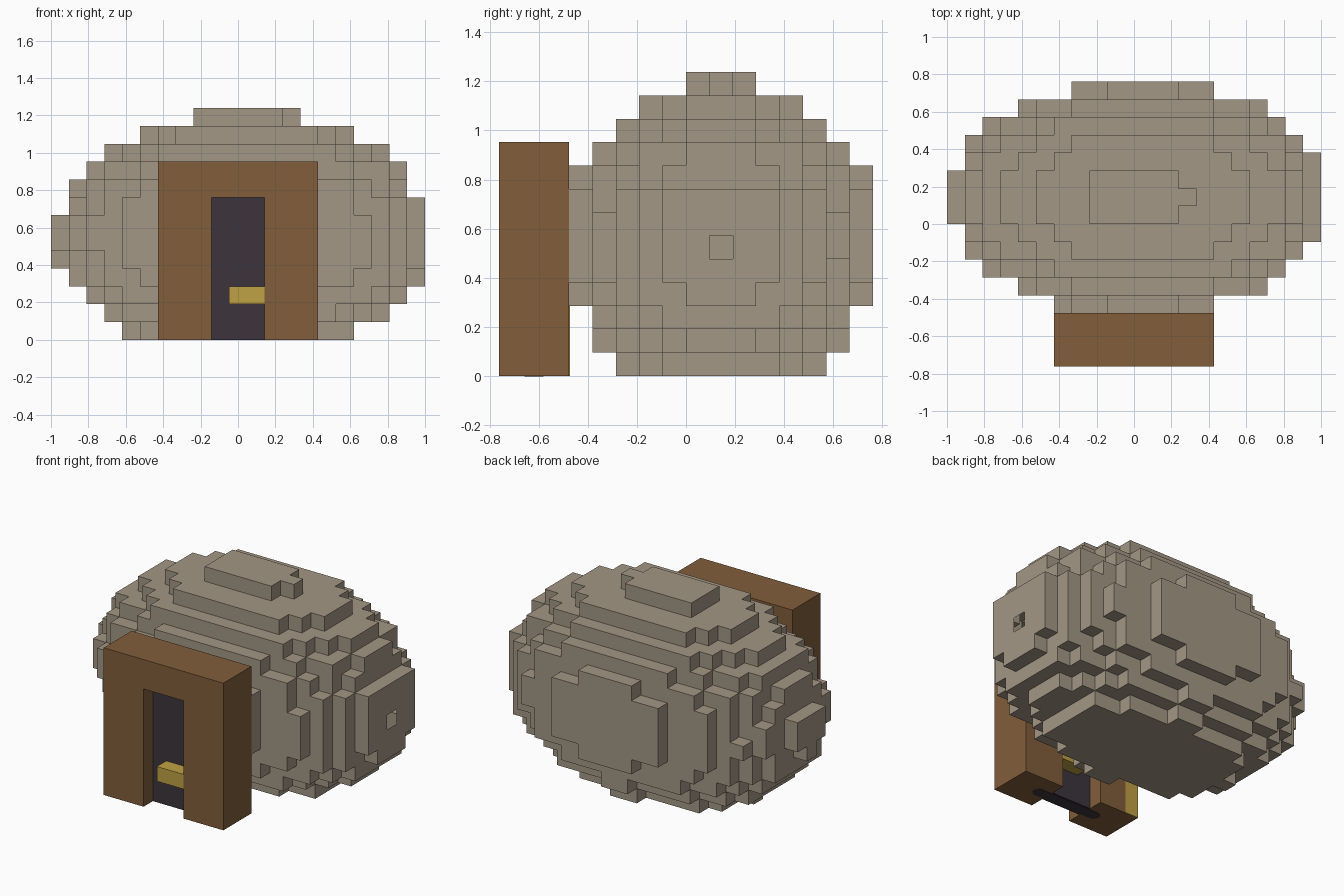
import bpy, bmesh, math
from mathutils import Vector

if "Cube" in bpy.data.objects:
    bpy.data.objects.remove(bpy.data.objects["Cube"], do_unlink=True)

S = 2 / 21            # block size
Y0 = -8 * S           # front plane


def material(name, rgb):
    lin = [((c / 255 + 0.055) / 1.055) ** 2.4 for c in rgb] + [1]
    m = bpy.data.materials.new(name)
    m.use_nodes = True
    m.diffuse_color = lin
    bsdf = next(n for n in m.node_tree.nodes if n.type == 'BSDF_PRINCIPLED')
    bsdf.inputs["Base Color"].default_value = lin
    return m


STONE = material("stone", (163, 151, 133))
WOOD = material("brown wood", (130, 94, 59))
DARK = material("dark door", (60, 53, 60))
GOLD = material("gold", (191, 161, 68))


def finish(name, bm, mat):
    bmesh.ops.recalc_face_normals(bm, faces=bm.faces)
    me = bpy.data.meshes.new(name)
    bm.to_mesh(me)
    bm.free()
    me.materials.append(mat)
    ob = bpy.data.objects.new(name, me)
    bpy.context.collection.objects.link(ob)
    return ob


def box(name, lo, hi, mat):
    bm = bmesh.new()
    bmesh.ops.create_cube(bm, size=1)
    for v in bm.verts:
        v.co = [lo[a] if v.co[a] < 0 else hi[a] for a in range(3)]
    return finish(name, bm, mat)


def prism(name, points, offset, mat):
    bm = bmesh.new()
    face = bm.faces.new([bm.verts.new(p) for p in points])
    ext = bmesh.ops.extrude_face_region(bm, geom=[face], use_keep_orig=True)
    moved = [g for g in ext["geom"] if isinstance(g, bmesh.types.BMVert)]
    bmesh.ops.translate(bm, vec=offset, verts=moved)
    return finish(name, bm, mat)


# Stepped stone dome: blocks inside an ellipsoid, outer faces only
def solid(i, j, k):
    if k < 0 or (i == 10 and k > 7):
        return False
    return (((i - 0.4) / 10.63) ** 2 + ((j - 8.99) / 6.6) ** 2
            + ((k - 5.41) / 6.87) ** 2) <= 1


bm = bmesh.new()
for i in range(-10, 11):
    for j in range(3, 16):
        for k in range(13):
            if not solid(i, j, k):
                continue
            centre = Vector((i * S, (j - 7.5) * S, (k + 0.5) * S))
            for axis in range(3):
                for sign in (-1, 1):
                    n = Vector((0, 0, 0))
                    n[axis] = sign
                    if solid(i + int(n.x), j + int(n.y), k + int(n.z)):
                        continue
                    u = Vector((0, 0, 0))
                    u[(axis + 1) % 3] = 1
                    w = n.cross(u)
                    bm.faces.new([bm.verts.new(centre + (n + a * u + b * w) * S / 2)
                                  for a, b in ((-1, -1), (1, -1), (1, 1), (-1, 1))])
bmesh.ops.remove_doubles(bm, verts=bm.verts, dist=0.001)
bmesh.ops.dissolve_limit(bm, angle_limit=math.radians(1),
                         verts=bm.verts, edges=bm.edges)
finish("stone_dome", bm, STONE)

# Doorway frame
outline = [(-4.5, 0), (-4.5, 10), (4.5, 10), (4.5, 0),
           (1.5, 0), (1.5, 8), (-1.5, 8), (-1.5, 0)]
prism("door_frame", [(x * S, Y0, z * S) for x, z in outline], (0, 3 * S, 0), WOOD)

# Door panel, recessed one block
box("door_panel", (-1.5 * S, Y0 + S, 0), (1.5 * S, Y0 + 2 * S, 8 * S), DARK)

# Rounded sill plate under the door
sill = []
for side in (1, -1):
    for t in range(9):
        a = math.radians(-90 + 180 * t / 8)
        sill.append((side * (2.2 * S + 0.4 * S * math.cos(a)),
                     Y0 + 1.5 * S + side * 0.4 * S * math.sin(a), -0.002))
prism("door_sill", sill, (0, 0, 0.006), DARK)

# Latches on both faces of the door
for name, j in (("front_latch", 0), ("back_latch", 2)):
    box(name, (-0.5 * S, Y0 + j * S, 2 * S),
        (1.5 * S, Y0 + (j + 1) * S, 3 * S), GOLD)

# Gold strip on the back of the frame
box("back_strip", (-4.5 * S, Y0 + 3 * S - 0.002, 0),
    (-3.5 * S, Y0 + 3 * S + 0.003, 3.4 * S), GOLD)
